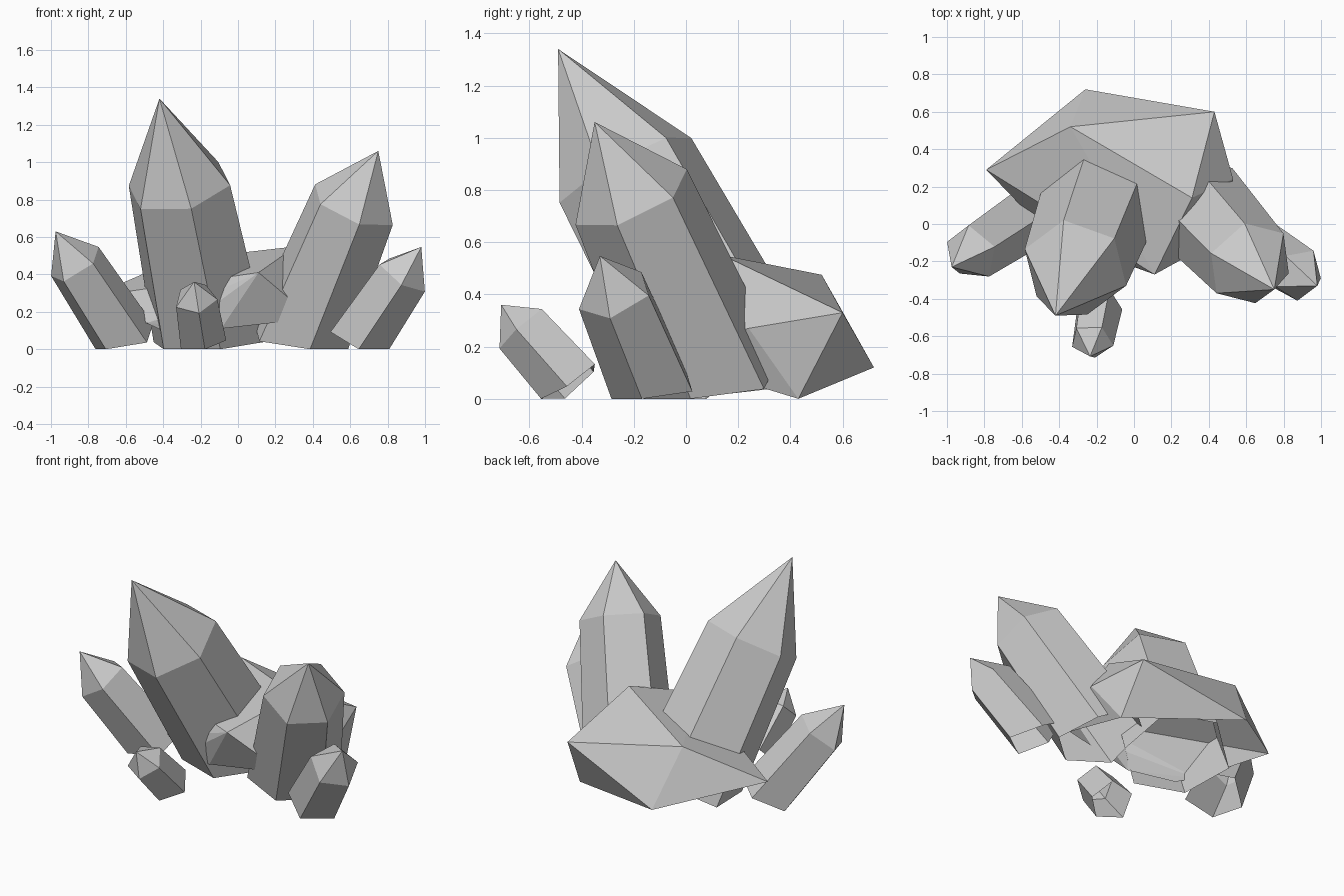
import bpy, bmesh, math
from mathutils import Vector, Matrix

if "Cube" in bpy.data.objects:
    bpy.data.objects.remove(bpy.data.objects["Cube"])


def finish(bm, name):
    mesh = bpy.data.meshes.new(name)
    bm.to_mesh(mesh)
    bm.free()
    ob = bpy.data.objects.new(name, mesh)
    bpy.context.collection.objects.link(ob)


def crystal(name, sides, base, shoulder, tip, corner, radius, flare=1.12):
    """Leaning prism, pointed cap, open foot; 'corner' sets where the first edge sits."""
    base, shoulder, tip = Vector(base), Vector(shoulder), Vector(tip)
    axis = (shoulder - base).normalized()
    arm = Vector(corner) - shoulder
    arm = (arm - axis * arm.dot(axis)).normalized() * radius
    bm = bmesh.new()
    low, high = [], []
    for i in range(sides):
        off = Matrix.Rotation(math.tau * i / sides, 3, axis) @ arm
        p, q = base + off * flare, shoulder + off
        if p.z < 0:                # cut the edge off at the ground
            p = p.lerp(q, -p.z / (q.z - p.z))
        low.append(bm.verts.new(p))
        high.append(bm.verts.new(q))
    top = bm.verts.new(tip)
    for i in range(sides):
        j = (i + 1) % sides
        bm.faces.new((low[i], low[j], high[j], high[i]))
        bm.faces.new((high[i], high[j], top))
    finish(bm, name)


# crystals
crystal("tall_crystal", 6, (-.145, .22, .04), (-.313, -.232, .875),
        (-.42, -.49, 1.34), (-.58, -.14, .88), .288, 1.13)
crystal("right_crystal", 6, (.32, .115, .04), (.62, -.21, .773),
        (.75, -.35, 1.06), (.65, -.42, .675), .24, 1.15)
crystal("left_small_crystal", 5, (-.59, .03, .03), (-.867, -.154, .453),
        (-.975, -.23, .63), (-1.0, -.10, .40), .157)
crystal("right_small_crystal", 5, (.632, -.118, .03), (.88, -.27, .397),
        (.98, -.33, .547), (.995, -.29, .31), .15)
crystal("front_tiny_crystal", 5, (-.19, -.43, .05), (-.226, -.626, .269),
        (-.235, -.708, .36), (-.21, -.715, .20), .118, 1.1)

# faceted rock behind and between the crystals, open underneath
rock = [(-.26, .72, .12), (.43, .60, .33), (-.79, .29, .28), (-.34, .52, .475),
        (.31, .14, .55), (.53, .24, .27), (.11, -.27, .41), (-.11, -.19, .25),
        (-.09, -.165, .11), (-.49, -.02, .14), (-.36, -.05, .08),
        (.46, .43, 0), (.40, -.11, .165)]
bm = bmesh.new()
for p in rock:
    bm.verts.new(p)
bmesh.ops.convex_hull(bm, input=bm.verts[:])
bmesh.ops.recalc_face_normals(bm, faces=bm.faces[:])
bm.normal_update()
under = [f for f in bm.faces if f.normal.z < -.6]
bmesh.ops.delete(bm, geom=under, context='FACES')
loose = [v for v in bm.verts if not v.link_faces]
bmesh.ops.delete(bm, geom=loose, context='VERTS')
finish(bm, "base_rock")
